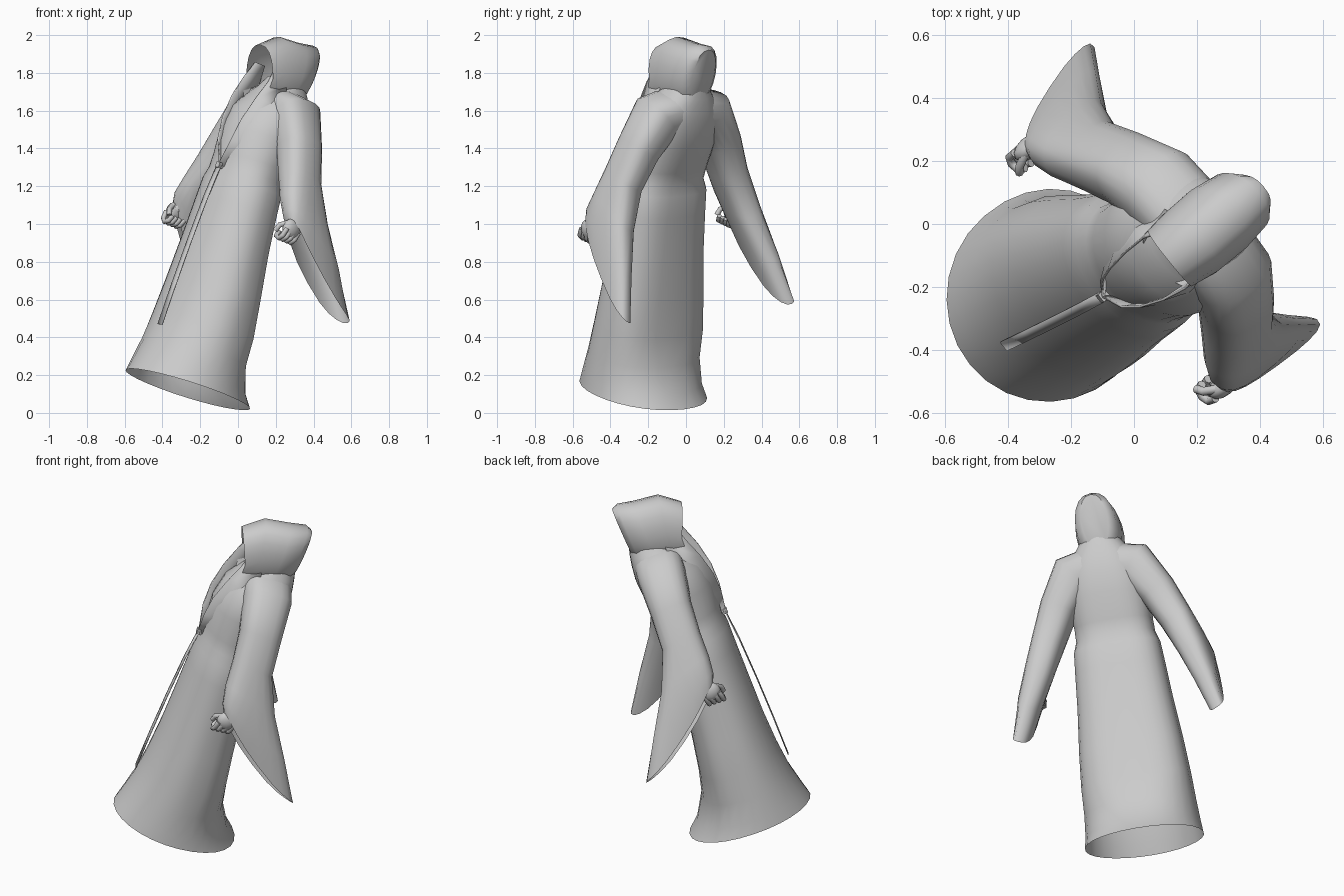
import bpy, bmesh, math
from mathutils import Vector, Matrix

if "Cube" in bpy.data.objects:
    bpy.data.objects.remove(bpy.data.objects["Cube"], do_unlink=True)

# One cloth-grey material
grey = bpy.data.materials.new("plain_grey")
grey.use_nodes = True
GREY = (0.6, 0.6, 0.6, 1)
grey.diffuse_color = GREY
grey.node_tree.nodes["Principled BSDF"].inputs["Base Color"].default_value = GREY

# Leaning body frame: x = figure's left, y = its back, z = along the spine
up = Vector((0.29, 0.126, 0.95)).normalized()
left = Vector((0.63, -0.77, -0.09))
left = (left - up * left.dot(up)).normalized()
back = up.cross(left)
FRAME = Matrix.Translation((-0.27, -0.23, 0.12)) @ Matrix((left, back, up)).transposed().to_4x4()


def place(name, data):
    ob = bpy.data.objects.new(name, data)
    data.materials.append(grey)
    bpy.context.scene.collection.objects.link(ob)
    ob.matrix_world = FRAME
    return ob


def finish(name, bm):
    bmesh.ops.recalc_face_normals(bm, faces=bm.faces)
    me = bpy.data.meshes.new(name)
    bm.to_mesh(me)
    bm.free()
    me.shade_smooth()
    me.set_sharp_from_angle(angle=math.radians(50))
    return place(name, me)


def loft(name, rings, closed=True, cap_start=False, cap_end=False):
    """Skin a list of point rings."""
    bm = bmesh.new()
    loops = [[bm.verts.new(p) for p in ring] for ring in rings]
    n = len(loops[0])
    for a, b in zip(loops, loops[1:]):
        for i in range(n if closed else n - 1):
            j = (i + 1) % n
            bm.faces.new((a[i], a[j], b[j], b[i]))
    if cap_start:
        bm.faces.new(loops[0])
    if cap_end:
        bm.faces.new(loops[-1])
    return finish(name, bm)


def circle(n):
    return [(math.cos(math.tau * i / n), math.sin(math.tau * i / n)) for i in range(n)]


def power(v, e):
    return math.copysign(abs(v) ** e, v)


def tube(name, points, radius):
    cu = bpy.data.curves.new(name, "CURVE")
    cu.dimensions = "3D"
    cu.bevel_depth = radius
    cu.bevel_resolution = 2
    cu.use_fill_caps = True
    sp = cu.splines.new("POLY")
    sp.points.add(len(points) - 1)
    for pt, co in zip(sp.points, points):
        pt.co = (*co, 1)
    sp.use_smooth = True
    return place(name, cu)


# Robe: height, front, back, half width, squareness of the back half (1 = round)
robe = [(.005, -.35, .35, .33, .95), (.07, -.33, .285, .322, .95), (.2, -.295, .215, .312, .85),
        (.35, -.272, .185, .305, .68), (.55, -.255, .16, .29, .68), (.8, -.245, .135, .265, .7),
        (1.0, -.238, .12, .25, .7), (1.12, -.235, .115, .24, .7), (1.18, -.222, .1, .22, .75),
        (1.25, -.225, .118, .218, .75), (1.4, -.232, .155, .23, .75), (1.52, -.205, .17, .23, .8),
        (1.6, -.15, .165, .195, .8), (1.67, -.1, .155, .14, .8), (1.73, -.07, .14, .1, 1)]
rings = []
for h, front, rear, rx, e in robe:
    cy, ry = (front + rear) / 2, (rear - front) / 2
    rings.append([(rx * power(c, e if s > 0 else 1), cy + ry * power(s, e if s > 0 else 1), h)
                  for c, s in circle(28)])
loft("robe", rings, cap_end=True)

# Hood: depth, top, bottom, half width, backward slant of the top, forward reach of the rim
hood = [(-.15, 1.86, 1.54, .112, 0, -.06), (-.08, 1.94, 1.56, .125, 0, -.02),
        (.03, 1.95, 1.58, .127, .01, 0), (.12, 1.965, 1.62, .112, .012, 0),
        (.152, 1.95, 1.66, .075, .012, 0)]
rings = []
for y, top, bottom, rx, slant, reach in hood:
    mid, rz = (top + bottom) / 2, (top - bottom) / 2
    rings.append([(rx * power(c, .8), y + slant * s + reach * max(s, 0), mid + rz * s)
                  for c, s in circle(20)])
loft("hood", rings, cap_end=True)

# Collar flaps: inner and outer edge running from the waist up into the hood
inner = [(0, -.245, 1.19), (.055, -.258, 1.32), (.08, -.25, 1.44), (.1, -.215, 1.57),
         (.108, -.17, 1.68), (.092, -.135, 1.78)]
outer = [(.05, -.19, 1.16), (.14, -.13, 1.32), (.17, -.09, 1.44), (.17, -.04, 1.57),
         (.115, -.05, 1.69), (.09, -.07, 1.78)]
# Sleeves: front edge, back edge, half thickness, downward sag of the loop
sleeve = [((.06, -.12, 1.57), (.06, .155, 1.57), .115, 0),
          ((.17, -.115, 1.545), (.17, .155, 1.55), .128, 0),
          ((.27, -.09, 1.39), (.28, .145, 1.38), .105, 0),
          ((.35, -.085, 1.23), (.36, .145, 1.2), .094, 0),
          ((.42, -.09, 1.11), (.425, .22, 1.0), .085, 0),
          ((.47, -.085, 1.03), (.495, .34, .79), .074, .02),
          ((.49, -.065, .98), (.56, .46, .575), .054, .055)]

for side, tag in ((1, "left"), (-1, "right")):
    def flip(p):
        return (side * p[0], p[1], p[2])

    flap = loft(tag + "_collar", [[flip(p) for p in inner], [flip(p) for p in outer]], closed=False)
    flap.modifiers.new("thickness", "SOLIDIFY").thickness = 0.008

    mids = [(Vector(f) + Vector(b)) / 2 for f, b, t, sag in sleeve]
    rings = []
    for i, (f, b, t, sag) in enumerate(sleeve):
        major = (Vector(b) - Vector(f)) / 2
        path = mids[min(i + 1, len(mids) - 1)] - mids[max(i - 1, 0)]
        minor = path.cross(major).normalized() * t
        rings.append([flip(mids[i] + major * power(c, .8) + minor * power(s, .75)
                           - Vector((0, 0, sag * s * s))) for c, s in circle(20)])
    loft(tag + "_sleeve", rings, cap_start=True)

    # Forearm and closed hand
    tube(tag + "_forearm", [flip(p) for p in ((.41, .03, 1.12), (.465, -.02, 1.0), (.485, -.035, .95))], .038)
    bm = bmesh.new()
    bmesh.ops.create_uvsphere(bm, u_segments=12, v_segments=8, radius=1)
    bmesh.ops.scale(bm, vec=(.034, .058, .055), verts=bm.verts)
    bmesh.ops.translate(bm, vec=flip((.49, -.035, .935)), verts=bm.verts)
    finish(tag + "_palm", bm)
    for k in range(4):
        y = -.08 + .028 * k
        tube(f"{tag}_finger_{k + 1}", [flip(p) for p in (
            (.505, y, .925), (.502, y - .01, .885), (.48, y - .012, .866),
            (.452, y - .01, .876), (.446, y, .905))], .014)
    tube(tag + "_thumb", [flip(p) for p in (
        (.485, -.065, .96), (.463, -.1, .935), (.446, -.103, .902))], .014)

# Hanging sash: a thin strip with a small knot
path = [(-.242, 1.18), (-.265, 1.0), (-.285, .75), (-.3, .5), (-.31, .27)]
sash = loft("sash", [[(x, y, z) for x in (-.018, .018)] for y, z in path], closed=False)
sash.modifiers.new("thickness", "SOLIDIFY").thickness = 0.006
bm = bmesh.new()
bmesh.ops.create_cube(bm, size=.03)
bmesh.ops.translate(bm, vec=(0, -.236, 1.18), verts=bm.verts)
finish("sash_knot", bm)
